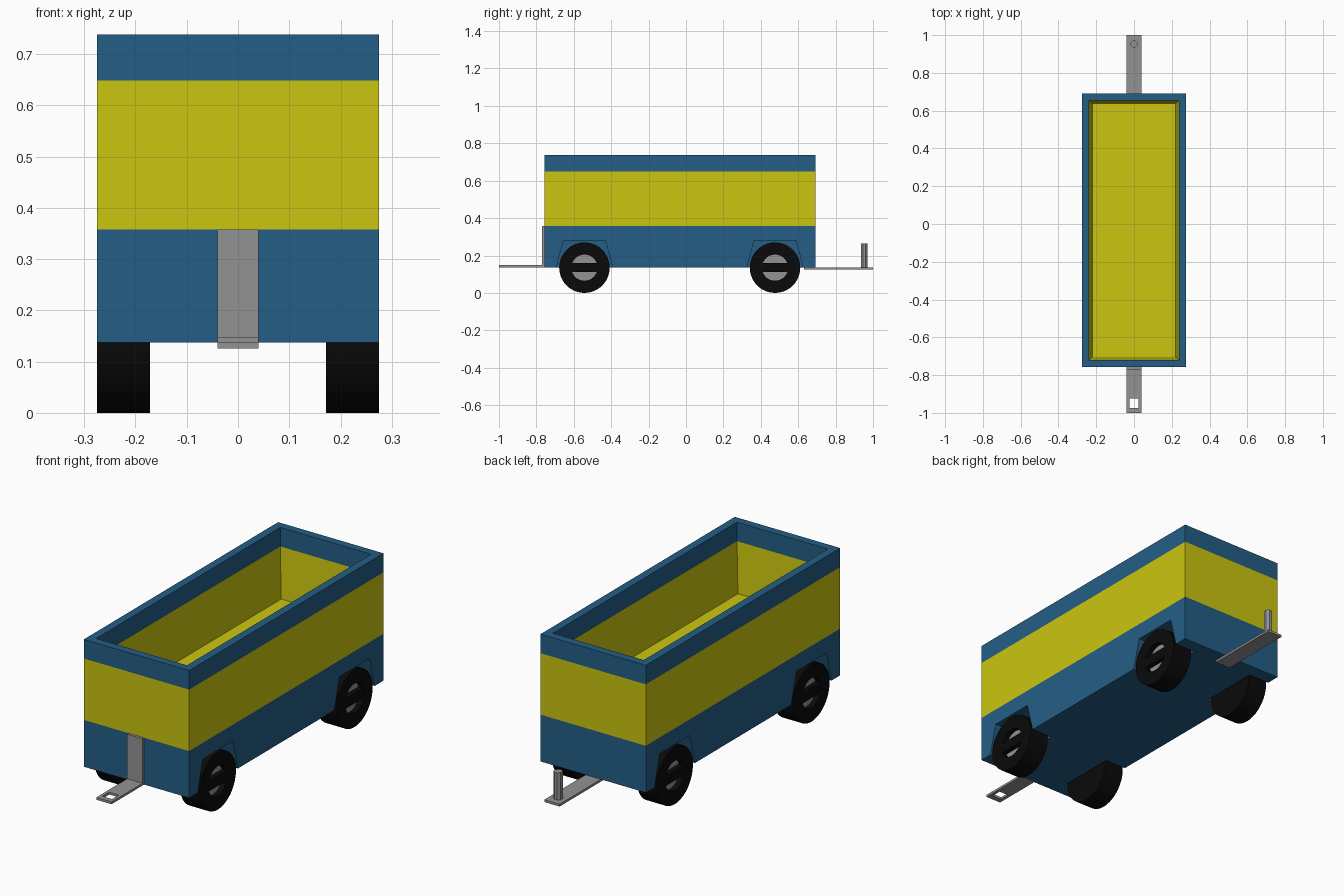
import bpy, bmesh, math

if "Cube" in bpy.data.objects:
    bpy.data.objects.remove(bpy.data.objects["Cube"])


def material(name, rgb):
    m = bpy.data.materials.new(name)
    m.diffuse_color = (*rgb, 1)
    m.use_nodes = True
    m.node_tree.nodes["Principled BSDF"].inputs["Base Color"].default_value = m.diffuse_color
    return m


BLUE = material("blue paint", (0.018, 0.111, 0.238))
YELLOW = material("yellow paint", (0.60, 0.56, 0.005))
GREY = material("grey metal", (0.29, 0.29, 0.29))
BLACK = material("black rubber", (0.003, 0.003, 0.003))


def finish(name, bm, mats):
    bmesh.ops.recalc_face_normals(bm, faces=bm.faces)
    me = bpy.data.meshes.new(name)
    bm.to_mesh(me)
    bm.free()
    for m in mats:
        me.materials.append(m)
    ob = bpy.data.objects.new(name, me)
    bpy.context.collection.objects.link(ob)
    return ob


def loft(bm, rings, cap_start=True, cap_end=True):
    """Skin a list of vertex rings; returns side faces grouped by band."""
    vs = [[bm.verts.new(p) for p in r] for r in rings]
    n = len(vs[0])
    bands = []
    for a, b in zip(vs, vs[1:]):
        bands.append([bm.faces.new((a[i], a[(i + 1) % n], b[(i + 1) % n], b[i]))
                      for i in range(n)])
    caps = []
    if cap_start:
        caps.append(bm.faces.new(vs[0]))
    if cap_end:
        caps.append(bm.faces.new(vs[-1]))
    return bands, caps


def rect(hx, y0, y1, z):
    return [(-hx, y0, z), (hx, y0, z), (hx, y1, z), (-hx, y1, z)]


def box(name, hx, y0, y1, z0, z1, mat):
    bm = bmesh.new()
    loft(bm, [rect(hx, y0, y1, z0), rect(hx, y0, y1, z1)])
    return finish(name, bm, [mat])


# Open tub: outside up, over the rim, then down the inside to the floor
Y0, Y1, W = -0.757, 0.692, 0.275
bm = bmesh.new()
rings = [rect(W - d, Y0 + d, Y1 - d, z) for d, z in
         [(0, 0.137), (0, 0.358), (0, 0.648), (0, 0.738),
          (0.038, 0.738), (0.038, 0.648), (0.054, 0.41)]]
bands, caps = loft(bm, rings)
for f in bands[1] + bands[5] + [caps[1]]:
    f.material_index = 1
body = finish("wagon_body", bm, [BLUE, YELLOW])

# Trapezoid wheel wells cut into the lower sides
WHEEL_Y = (-0.543, 0.476)
for cy in WHEEL_Y:
    for s in (-1, 1):
        bm = bmesh.new()
        prof = [(-0.155, 0.117), (0.155, 0.117), (0.15, 0.137), (0.112, 0.281), (-0.112, 0.281), (-0.15, 0.137)]
        loft(bm, [[(s * x, cy + y, z) for y, z in prof] for x in (0.165, 0.30)])
        cutter = finish("well_cutter", bm, [BLUE])
        cutter.hide_render = True
        mod = body.modifiers.new("well", "BOOLEAN")
        mod.operation = "DIFFERENCE"
        mod.solver = "EXACT"
        mod.object = cutter
        bpy.context.view_layer.update()
        dg = bpy.context.evaluated_depsgraph_get()
        body_mesh = bpy.data.meshes.new_from_object(body.evaluated_get(dg))
        body.modifiers.clear()
        body.data = body_mesh
        bpy.data.objects.remove(cutter)

# Wheels: lathed tyre with a recessed grey hub and a black crossbar
N, R, HUB = 40, 0.135, 0.07
for cy, end in zip(WHEEL_Y, ("front", "rear")):
    for s, side in ((-1, "left"), (1, "right")):
        bm = bmesh.new()
        rings = [[(s * x, cy + r * math.cos(2 * math.pi * i / N),
                   R + r * math.sin(2 * math.pi * i / N)) for i in range(N)]
                 for x, r in [(0.172, R), (0.275, R), (0.275, HUB), (0.25, HUB)]]
        bands, caps = loft(bm, rings)
        caps[1].material_index = 1
        wheel = finish(f"{end}_{side}_wheel", bm, [BLACK, GREY])
        bpy.ops.object.select_all(action="DESELECT")
        wheel.select_set(True)
        bpy.context.view_layer.objects.active = wheel
        bpy.ops.object.shade_smooth_by_angle(angle=math.radians(30))
        bar = box(f"{end}_{side}_hub_bar", 0.0125, cy - 0.069, cy + 0.069,
                  R - 0.024, R + 0.024, BLACK)
        bar.location.x = s * 0.262

# Front hitch: upright plate and tongue with a square hole
box("front_hitch_upright", 0.04, -0.769, Y0, 0.137, 0.358, GREY)
bm = bmesh.new()
outer = [rect(0.04, -1.0, -0.757, z) for z in (0.137, 0.148)]
hole = [rect(0.025, -0.975, -0.925, z) for z in (0.148, 0.137)]
loft(bm, outer + hole + [outer[0]], False, False)
bmesh.ops.remove_doubles(bm, verts=bm.verts, dist=1e-5)
finish("front_hitch_tongue", bm, [GREY])

# Rear hitch: flat tongue under the floor with an upright pin
box("rear_hitch_tongue", 0.04, 0.63, 1.0, 0.126, 0.137, GREY)
bm = bmesh.new()
loft(bm, [[(0.02 * math.cos(math.pi * (i + 0.5) / 4), 0.953 + 0.02 * math.sin(math.pi * (i + 0.5) / 4), z)
           for i in range(8)] for z in (0.135, 0.265)])
finish("rear_hitch_pin", bm, [GREY])
